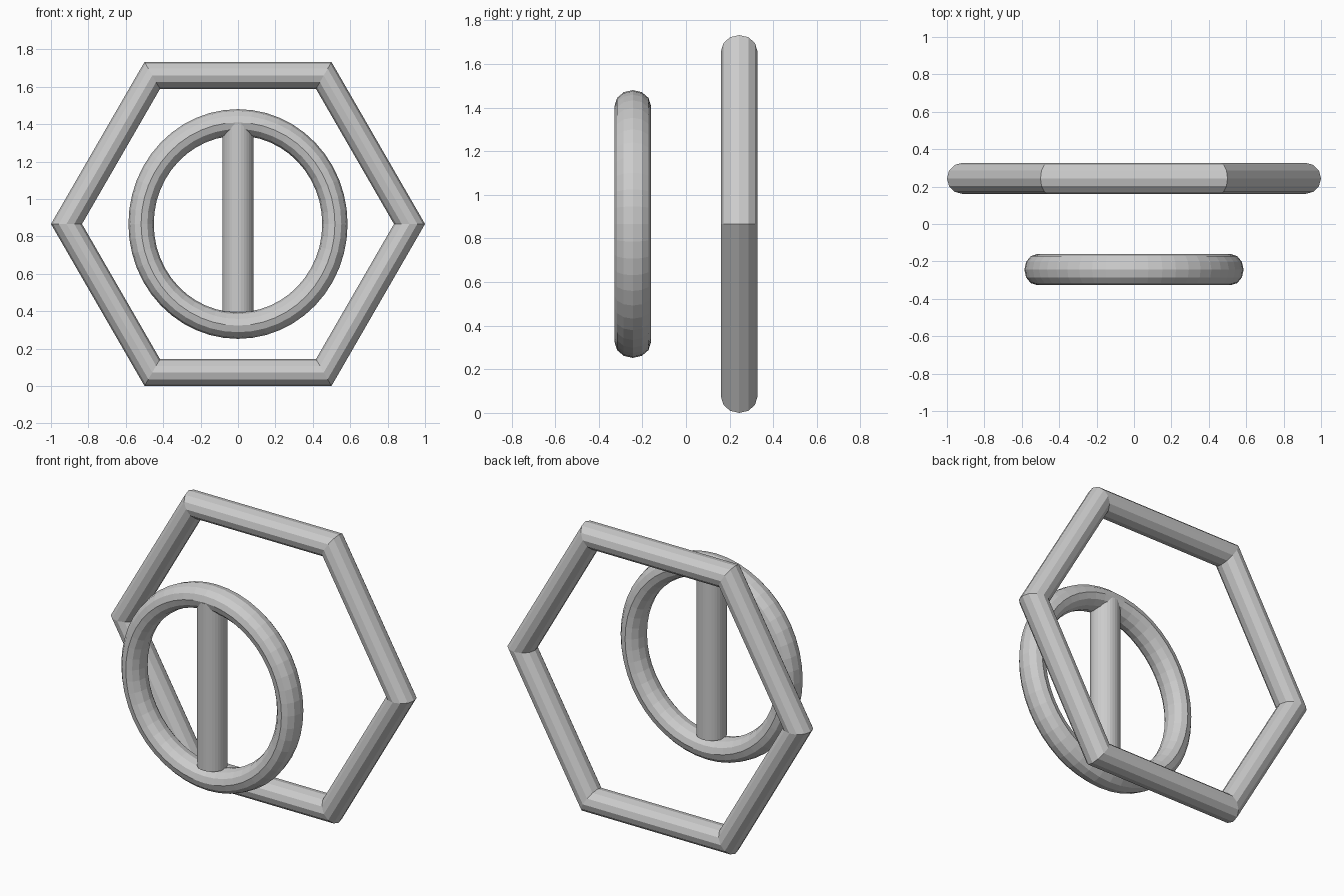
import bpy
from math import radians

if "Cube" in bpy.data.objects:
    bpy.data.objects.remove(bpy.data.objects["Cube"])

TUBE = 0.083      # tube radius shared by all parts
MID_Z = 0.866     # height of the hexagon centre
OFFSET = 0.244    # distance of each frame from the y centre


def ring(name, sides, major, y, scale_x=1.0, scale_z=1.0):
    """Upright torus facing the front, with a 12-sided tube."""
    bpy.ops.mesh.primitive_torus_add(
        major_segments=sides, minor_segments=12,
        major_radius=major, minor_radius=TUBE,
        location=(0, y, MID_Z), rotation=(radians(90), 0, 0))
    obj = bpy.context.object
    obj.name = name
    obj.scale = (scale_x, scale_z, 1)
    bpy.ops.object.transform_apply(location=False, rotation=True, scale=True)
    bpy.ops.object.shade_flat()
    return obj


# Hexagonal frame at the back: a six-segment torus
ring("hexagon_frame", 6, 1 - TUBE, OFFSET)

# Slightly taller than wide oval ring at the front
ring("oval_ring", 48, 0.635, -OFFSET, 0.586 / 0.718, 0.614 / 0.718)

# Vertical bar across the oval ring
bottom, top = 0.397, 1.402
bpy.ops.mesh.primitive_cylinder_add(
    vertices=32, radius=TUBE, depth=top - bottom,
    location=(0, -OFFSET, (bottom + top) / 2))
bar = bpy.context.object
bar.name = "vertical_bar"
bpy.ops.object.shade_flat()
